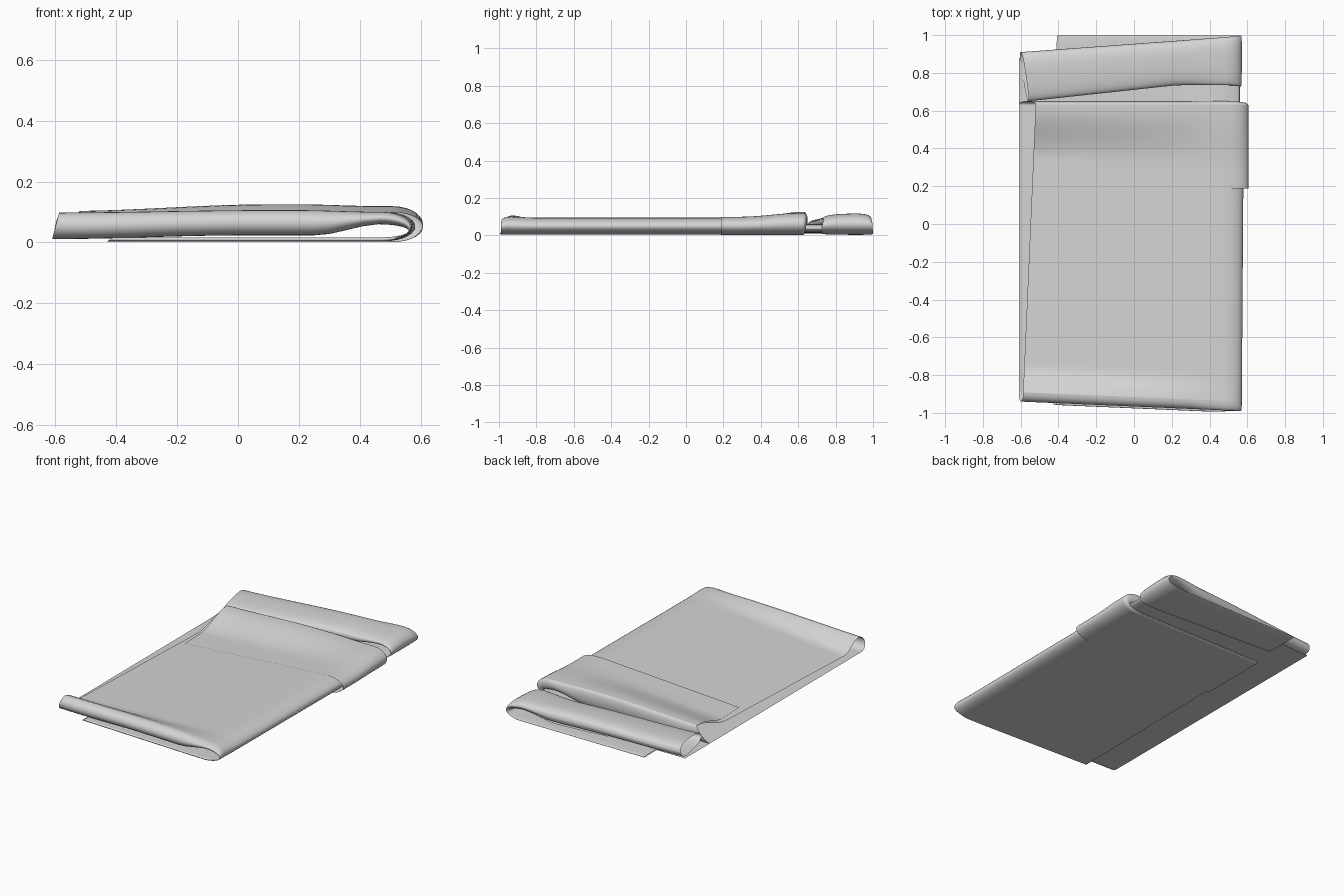
import bpy, math

cube = bpy.data.objects.get("Cube")
if cube:
    bpy.data.objects.remove(cube)

cloth = bpy.data.materials.new("grey_cloth")
cloth.use_nodes = True
GREY = (0.66, 0.66, 0.66, 1)
cloth.diffuse_color = GREY
cloth.node_tree.nodes["Principled BSDF"].inputs["Base Color"].default_value = GREY


def lerp(a, b, t):
    return a + (b - a) * t


def smooth(a, b, x):
    t = min(1, max(0, (x - a) / (b - a)))
    return t * t * (3 - 2 * t)


def steps(n):
    return [i / n for i in range(n + 1)]


def sheet(name, us, vs, f):
    """Grid surface through f(u, v)."""
    verts = [f(u, v) for u in us for v in vs]
    n = len(vs)
    faces = [(i * n + j, (i + 1) * n + j, (i + 1) * n + j + 1, i * n + j + 1)
             for i in range(len(us) - 1) for j in range(n - 1)]
    me = bpy.data.meshes.new(name)
    me.from_pydata(verts, [], faces)
    me.update()
    me.materials.append(cloth)
    ob = bpy.data.objects.new(name, me)
    bpy.context.collection.objects.link(ob)
    bpy.ops.object.select_all(action='DESELECT')
    ob.select_set(True)
    bpy.context.view_layer.objects.active = ob
    bpy.ops.object.shade_smooth_by_angle(angle=math.radians(60))


# Every layer runs along the bottom (u 0..1), round the right fold (1..2)
# and back along the top (2..3)
PATH = ([i / 8 for i in range(8)] + [1 + i / 14 for i in range(14)]
        + [2 + i / 20 for i in range(21)])


def layer(u, left_low, left_top, right, low, top):
    cx = right - 0.1
    if u <= 1:
        return lerp(left_low, cx, u), low
    if u < 2:
        a = (u - 1.5) * math.pi
        hi = top(cx)
        return cx + 0.1 * math.cos(a), (low + hi) / 2 + (hi - low) / 2 * math.sin(a)
    x = lerp(cx, left_top, u - 2)
    return x, top(x)


def top_z(x, y):
    """Height of the upper layer: raised at both ends, sloping down to the left between."""
    ridge = 0.098 + 0.008 * smooth(-0.6, 0.1, x) - 0.006 * smooth(0.2, 0.47, x)
    slope = lerp(0.028, 0.094, min(1, max(0, (x + 0.58) / 1.02)))
    return lerp(ridge, slope, smooth(-0.93, -0.8, y) * smooth(0.62, 0.35, y))


def inner_z(x):
    return 0.011 + 0.012 * smooth(-0.6, 0, x) + 0.037 * smooth(0.25, 0.47, x)


def inner(u):
    return layer(u, -0.41, -0.61, 0.56, 0.016, inner_z)


def outer(u, y):
    v = (y + 1) / 1.64
    return layer(u, -0.43 + 0.02 * v, lerp(-0.59, -0.52, v), 0.57 + 0.012 * v,
                 0.004, lambda x: top_z(x, y))


def front_y(u, x):
    return -0.966 - 0.043 * x - 0.01 * smooth(1.2, 0.9, u)


def front_radius(u):
    return lerp(0.008, 0.05, smooth(1, 2, u))


# Main blanket: bottom layer, right fold and upper layer
def blanket(u, v):
    y = lerp(-0.93, 0.63, v)
    x, z = outer(u, y)
    return x, lerp(front_y(u, x) + front_radius(u), 0.63, v), z


sheet("main_blanket", PATH, steps(48), blanket)


# Middle layer, doubled back inside the right fold
def middle(u, v):
    x, z = inner(u)
    end = lerp(0.96, 0.88 + 0.08 * smooth(-0.6, 0.57, x), smooth(1, 2, u))
    return x, lerp(front_y(u, x) + front_radius(u), end, v), z


sheet("middle_layer", PATH, steps(12), middle)


# Rounded front edge joining the outer and middle layers
def front_edge(u, v):
    xo, zo = outer(u, -0.93)
    xi, zi = inner(u)
    a = v * math.pi
    t = (1 - math.cos(a)) / 2
    y = lerp(front_y(u, xo), front_y(u, xi), t) + front_radius(u) * (1 - math.sin(a))
    return lerp(xo, xi, t), y, lerp(zo, zi, t)


sheet("front_edge", PATH, steps(12), front_edge)


# Wide cuff turned back over the blanket, wrapped round the right side
def cuff_path(u, v):
    def top(x):
        lift = 0.005 + 0.014 * smooth(0.2, 0.9, v) * smooth(-0.55, 0.1, x)
        return top_z(x, lerp(0.185, 0.632, v)) + lift
    return layer(u, -0.43, lerp(-0.5, -0.52, v), 0.607, 0.001, top)


def cuff_end(u):
    return lerp(0.615, 0.632, smooth(1, 2, u))


def cuff(u, v):
    x, z = cuff_path(u, v)
    return x, lerp(0.18 + 0.008 * smooth(-0.5, 0.6, x), cuff_end(u), v), z


sheet("cuff", PATH, steps(18), cuff)


# Rounded back edge of the cuff, turned in to the middle layer
def cuff_edge(u, v):
    xo, zo = cuff_path(u, 1)
    xi, zi = inner(u)
    a = v * math.pi
    t = (1 - math.cos(a)) / 2
    return lerp(xo, xi, t), cuff_end(u) + 0.018 * math.sin(a), lerp(zo, zi, t)


sheet("cuff_edge", PATH, steps(10), cuff_edge)


# Skewed roll across the back end, folded round the right side like the rest
def roll(u, v):
    xo, zo = layer(u, -0.4, -0.59, 0.572, 0.002,
                   lambda x: lerp(0.1, 0.12, smooth(-0.6, 0.2, x)))
    xi, zi = inner(u)
    upper = smooth(1, 2, u)
    t = (xo + 0.59) / 1.16
    y0 = lerp(lerp(0.78, 0.72, t), lerp(0.65, 0.735, min(1, t / 0.7)), upper)
    y1 = lerp(1.0, lerp(0.91, 0.995, t), upper)
    a = v * 2 * math.pi
    c, s = math.cos(a), math.sin(a)
    px = math.copysign(abs(c) ** 0.7, c)
    pz = math.copysign(abs(s) ** 0.8, s)
    q = 0.5 + 0.5 * pz * (0.85 + 0.15 * px)
    skew = 0.02 * (px - 1) * (1 - t) * upper
    return lerp(xi, xo, q) - skew, lerp(y0, y1, (px + 1) / 2), lerp(zi, zo, q)


sheet("back_roll", PATH, steps(32), roll)
